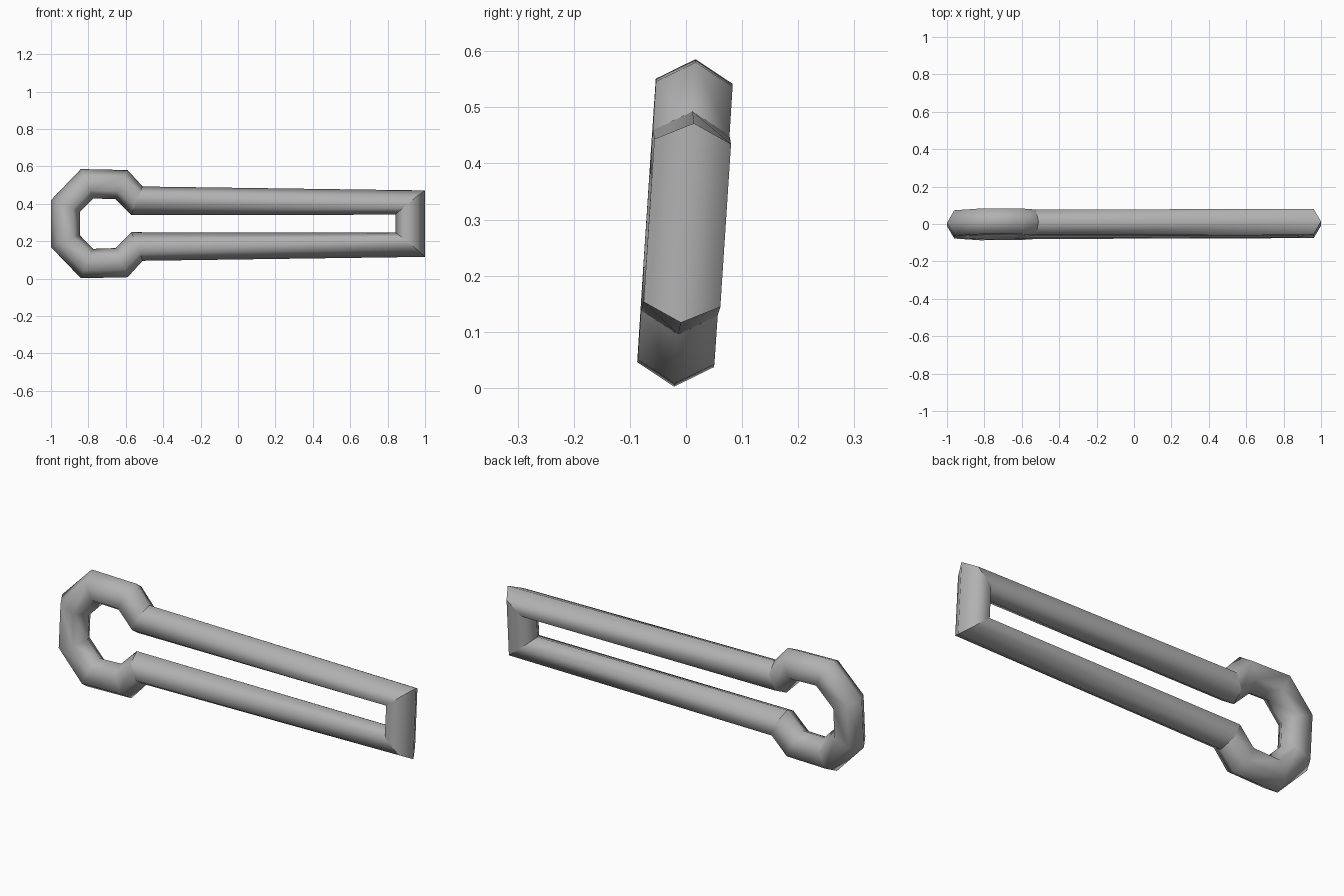
import bpy, bmesh, math
from mathutils import Matrix, Vector

if "Cube" in bpy.data.objects:
    bpy.data.objects.remove(bpy.data.objects["Cube"])

HALF_W = 0.0685    # half distance between the flat sides of the hexagonal rod

# Upper half of the rod: (outer x, outer z, inner x, inner z), z measured from the axis
upper = [
    (-1.00, 0.126, -0.845, 0.063),
    (-0.84, 0.2925, -0.775, 0.135),
    (-0.59, 0.287, -0.655, 0.131),
    (-0.51, 0.199, -0.570, 0.046),
    (1.00, 0.178, 0.842, 0.048),
]
stations = upper + [(a, -b, c, -d) for a, b, c, d in reversed(upper)]

# Hexagonal rings joined into one closed loop
bm = bmesh.new()
rings = []
for ox, oz, ix, iz in stations:
    out, inn = Vector((ox, 0, oz)), Vector((ix, 0, iz))
    ring = []
    for t, side in ((0, 0), (.25, 1), (.75, 1), (1, 0), (.75, -1), (.25, -1)):
        ring.append(bm.verts.new(out.lerp(inn, t) + Vector((0, side * HALF_W, 0))))
    rings.append(ring)
for i, a in enumerate(rings):
    b = rings[(i + 1) % len(rings)]
    for k in range(6):
        n = (k + 1) % 6
        bm.faces.new((a[k], a[n], b[n], b[k]))
bmesh.ops.recalc_face_normals(bm, faces=bm.faces)

# Slight lean towards the back, then rest on the ground plane
bm.transform(Matrix.Rotation(0.0025, 4, 'Z') @ Matrix.Rotation(math.radians(-3.75), 4, 'X'))
bm.transform(Matrix.Translation((0, 0, 0.002 - min(v.co.z for v in bm.verts))))

mesh = bpy.data.meshes.new("keyhole_loop")
bm.to_mesh(mesh)
bm.free()
obj = bpy.data.objects.new("keyhole_loop", mesh)
bpy.context.collection.objects.link(obj)
bpy.context.view_layer.objects.active = obj
obj.select_set(True)
bpy.ops.object.shade_smooth_by_angle(angle=math.radians(66))

# Crisp joints at the neck and at the mitred end
for e in mesh.edges:
    r0, r1 = (v // 6 for v in e.vertices)
    if r0 == r1 and r0 in (3, 4, 5, 6):
        e.use_edge_sharp = True

# Dark grey metal
mat = bpy.data.materials.new("dark_grey")
mat.diffuse_color = (0.44, 0.44, 0.44, 1)
mat.use_nodes = True
mat.node_tree.nodes["Principled BSDF"].inputs["Base Color"].default_value = mat.diffuse_color
mesh.materials.append(mat)
